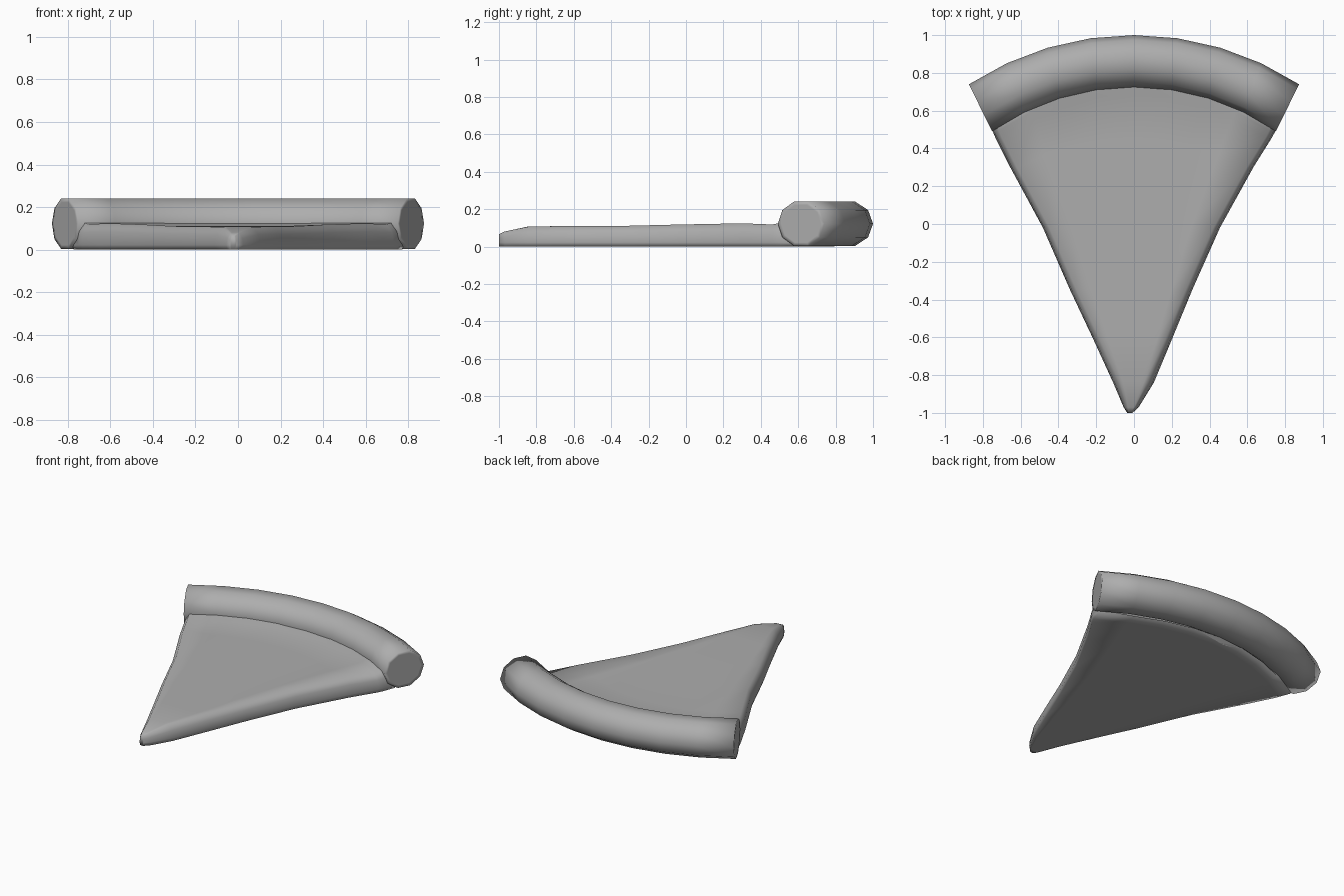
import bpy, bmesh, math
from mathutils import Vector

if "Cube" in bpy.data.objects:
    bpy.data.objects.remove(bpy.data.objects["Cube"])

# Mid grey finish
grey = bpy.data.materials.new("baked_grey")
grey.diffuse_color = (0.42, 0.42, 0.42, 1)
grey.use_nodes = True
grey.node_tree.nodes["Principled BSDF"].inputs["Base Color"].default_value = grey.diffuse_color


def loft(name, rings, angle):
    """Skin a list of closed rings and cap both ends."""
    bm = bmesh.new()
    loops = [[bm.verts.new(p) for p in ring] for ring in rings]
    for a, b in zip(loops, loops[1:]):
        n = len(a)
        for i in range(n):
            j = (i + 1) % n
            bm.faces.new((a[i], a[j], b[j], b[i]))
    bm.faces.new(loops[0])
    bm.faces.new(loops[-1])
    bmesh.ops.recalc_face_normals(bm, faces=bm.faces[:])
    mesh = bpy.data.meshes.new(name)
    bm.to_mesh(mesh)
    bm.free()
    mesh.materials.append(grey)
    obj = bpy.data.objects.new(name, mesh)
    bpy.context.collection.objects.link(obj)
    bpy.ops.object.select_all(action='DESELECT')
    obj.select_set(True)
    bpy.context.view_layer.objects.active = obj
    bpy.ops.object.shade_smooth_by_angle(angle=math.radians(angle))
    return obj


# Crust: ten-sided tube swept along an arc, slightly slanted at the ends
CY, R_OUT, R_IN = -0.597, 1.597, 1.322
rings = []
for i in range(9):
    t = i / 4 - 1
    ao, ai = t * math.radians(33.2), t * math.radians(34.6)
    outer = Vector((R_OUT * math.sin(ao), CY + R_OUT * math.cos(ao), 0))
    inner = Vector((R_IN * math.sin(ai), CY + R_IN * math.cos(ai), 0))
    mid, half = (outer + inner) / 2, (outer - inner) / 2
    ring = []
    for k in range(10):
        a = k * math.tau / 10
        p = mid + half * math.cos(a)
        p.z = 0.122 + 0.124 * math.sin(a)
        ring.append(p)
    rings.append(ring)


# Inset rings on the flat ends keep the rim soft
def inset_ring(ring, scale):
    mid = sum(ring, Vector()) / len(ring)
    return [mid + (p - mid) * scale for p in ring]


rings = [inset_ring(rings[0], 0.85)] + rings + [inset_ring(rings[-1], 0.85)]
loft("crust", rings, 110)

# Slice base: y, left x, right x, forward bow, top height, edge height
rows = [
    (-1.00, -0.036, -0.008, 0.00, 0.065, 0.065),
    (-0.97, -0.055, 0.025, 0.00, 0.080, 0.078),
    (-0.84, -0.110, 0.105, 0.00, 0.108, 0.106),
    (-0.60, -0.220, 0.205, 0.00, 0.109, 0.109),
    (-0.35, -0.338, 0.308, 0.02, 0.110, 0.110),
    (-0.02, -0.482, 0.455, 0.06, 0.110, 0.118),
    (0.30, -0.655, 0.632, 0.15, 0.110, 0.124),
    (0.46, -0.735, 0.732, 0.225, 0.111, 0.118),
    (0.495, -0.750, 0.750, 0.237, 0.124, 0.124),
    (0.575, -0.780, 0.780, 0.250, 0.126, 0.126),
]
COLS = 8
rings = []
for y, xl, xr, bow, top, edge in rows:
    inset = min(0.035, (xr - xl) * 0.22)
    cx, hw = (xl + xr) / 2, (xr - xl) / 2

    def span(margin, zc, ze):
        pts = []
        for c in range(COLS + 1):
            u = 2 * c / COLS - 1
            z = ze if abs(u) == 1 else zc
            pts.append((cx + u * (hw - margin), y + bow * (1 - u * u), z))
        return pts

    left_side = [(xl, y, 0.022), (xl + inset * 0.25, y, edge * 0.68)]
    right_side = [(xr - inset * 0.25, y, edge * 0.68), (xr, y, 0.022)]
    bottom = span(inset * 0.25, 0.0, 0.0)[::-1]
    rings.append(left_side + span(inset, top, edge) + right_side + bottom)
loft("slice_base", rings, 110)
